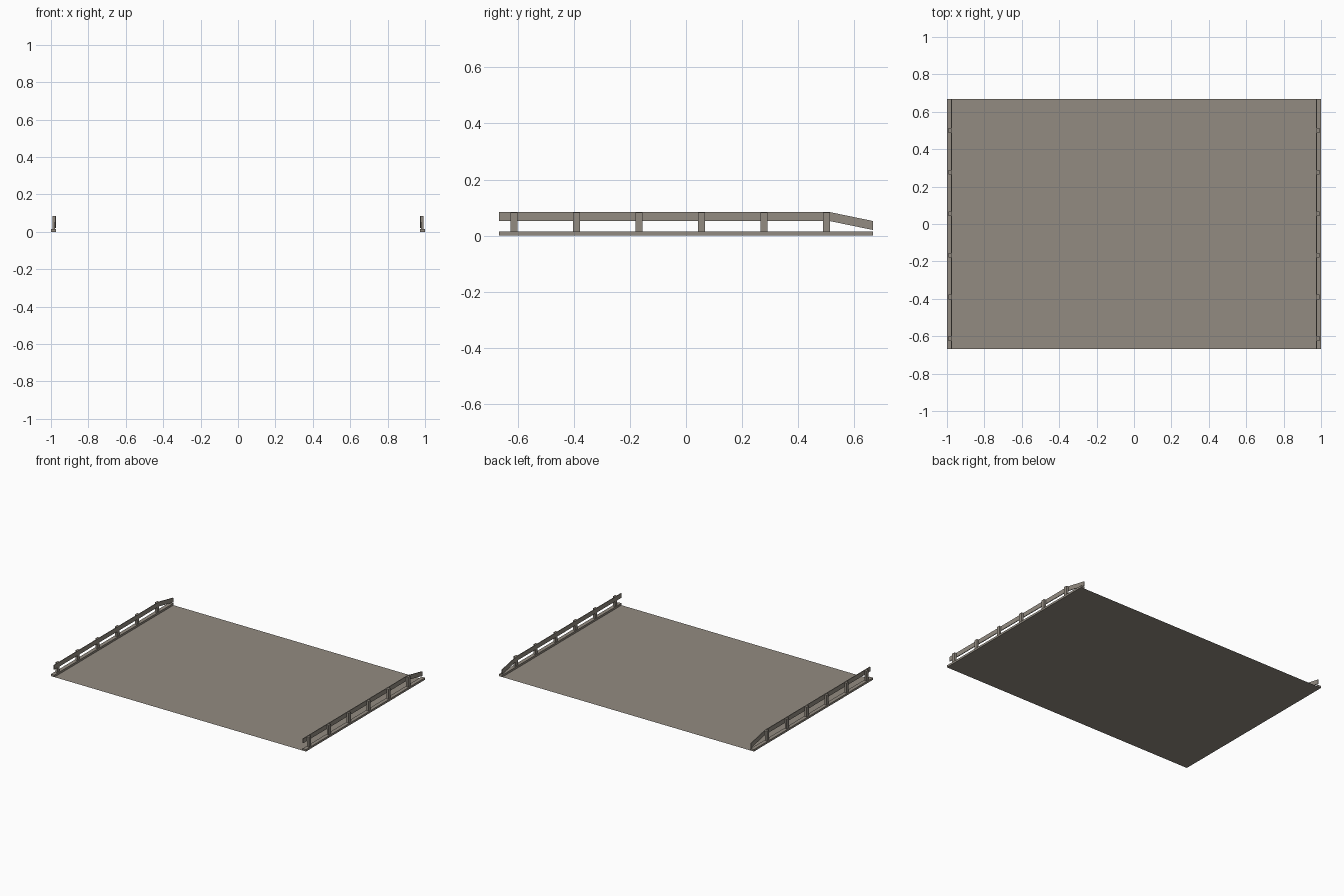
import bpy

if "Cube" in bpy.data.objects:
    bpy.data.objects.remove(bpy.data.objects["Cube"])

mat = bpy.data.materials.new("warm grey")
mat.diffuse_color = (0.29, 0.26, 0.22, 1)
mat.use_nodes = True
mat.node_tree.nodes["Principled BSDF"].inputs["Base Color"].default_value = mat.diffuse_color

HALF_Y = 0.667


def make(name, verts, faces):
    me = bpy.data.meshes.new(name)
    me.from_pydata(verts, [], faces)
    me.materials.append(mat)
    ob = bpy.data.objects.new(name, me)
    bpy.context.collection.objects.link(ob)
    return ob


def extrude_x(name, profile, x0, x1):
    """Solid from a (y, z) profile, counter-clockwise seen from +x."""
    n = len(profile)
    verts = [(x, y, z) for x in (x0, x1) for y, z in profile]
    faces = [tuple(reversed(range(n))), tuple(range(n, 2 * n))]
    faces += [(i, (i + 1) % n, n + (i + 1) % n, n + i) for i in range(n)]
    return make(name, verts, faces)


def rect(y0, y1, z0, z1):
    return [(y0, z0), (y1, z0), (y1, z1), (y0, z1)]


def mirror_x(ob):
    ob.modifiers.new("mirror", 'MIRROR').use_axis = (True, False, False)


# Road deck: a thin sheet between the kerbs
X = 0.973
make("road_deck", [(-X, -HALF_Y, 0), (X, -HALF_Y, 0), (X, HALF_Y, 0), (-X, HALF_Y, 0)],
     [(0, 1, 2, 3)])

# Kerbs along both sides
mirror_x(extrude_x("kerb", rect(-HALF_Y, HALF_Y, 0, 0.014), X, 1.0))

# Guard rail on the inner side of the posts, sloping down at the back end
rail = [(-HALF_Y, 0.053), (0.507, 0.053), (HALF_Y, 0.02),
        (HALF_Y, 0.052), (0.507, 0.085), (-HALF_Y, 0.085)]
mirror_x(extrude_x("guard_rail", rail, 0.973, 0.978))

# Guard rail posts
for i in range(6):
    y = 0.5 - i * 0.2225
    mirror_x(extrude_x("rail_post", rect(y - 0.0125, y + 0.0125, 0.014, 0.083), 0.978, 0.993))
